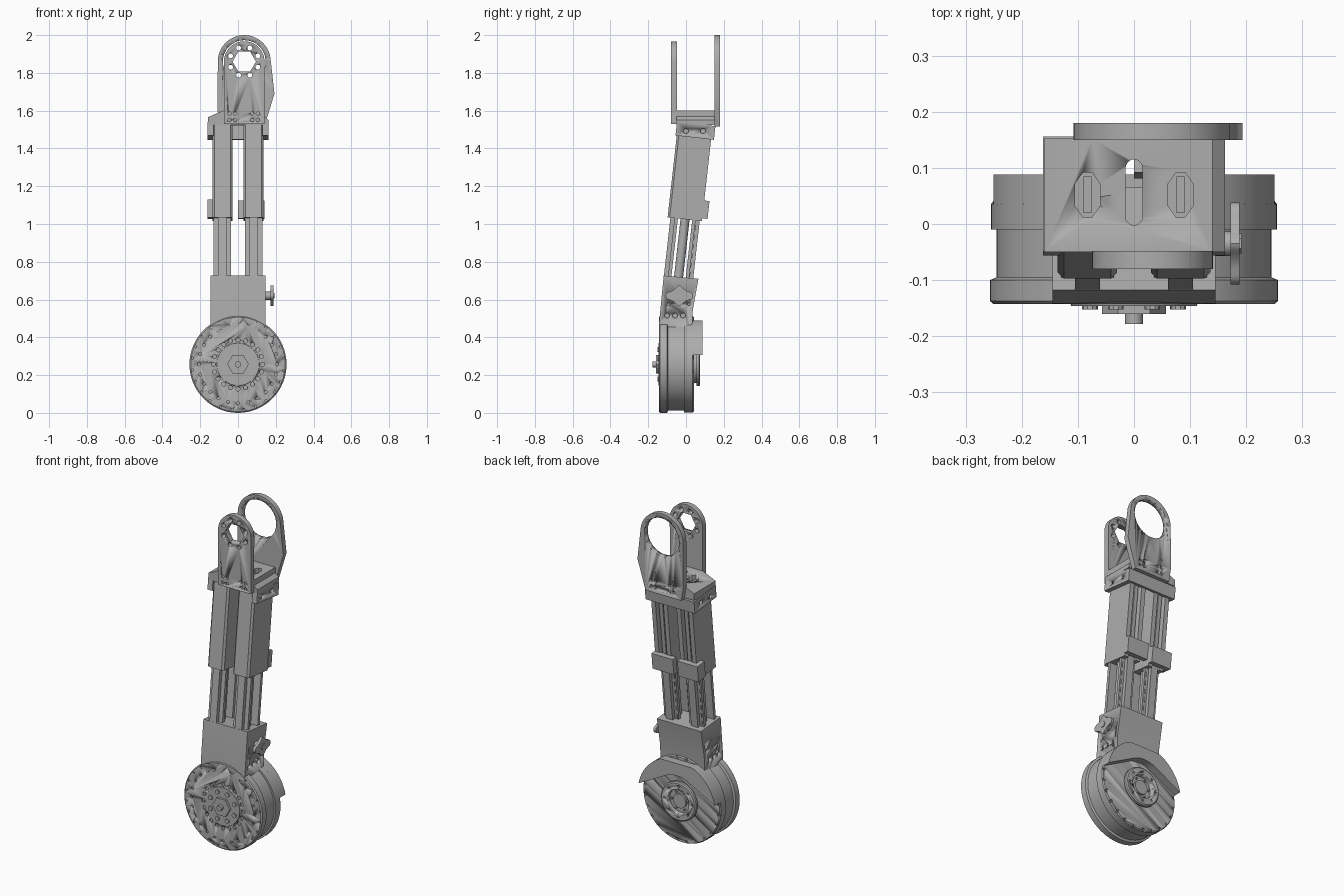
import bpy, bmesh, math
from mathutils import Matrix

if "Cube" in bpy.data.objects:
    bpy.data.objects.remove(bpy.data.objects["Cube"])

GREY = (0.42, 0.42, 0.42, 1)
metal = bpy.data.materials.new("machined_grey")
metal.use_nodes = True
metal.diffuse_color = GREY
metal.node_tree.nodes["Principled BSDF"].inputs["Base Color"].default_value = GREY

AXLE = 0.257  # height of the drum centre
PIVOT = (0.033, 1.86)  # centre of the top eyes
TILT = Matrix.Translation((0, -0.005, 1.025)) @ Matrix.Rotation(math.radians(-6.4), 4, 'X')


def place(axis, a, b, h):
    return {'x': (h, a, b), 'y': (a, h, b), 'z': (a, b, h)}[axis]


def loft(bm, axis, rings):
    """Skin a list of (height, outline) rings and cap both ends."""
    loops = [[bm.verts.new(place(axis, a, b, h)) for a, b in pts] for h, pts in rings]
    n = len(loops[0])
    for lo, hi in zip(loops, loops[1:]):
        for i in range(n):
            j = (i + 1) % n
            bm.faces.new((lo[i], lo[j], hi[j], hi[i]))
    bm.faces.new(loops[0])
    bm.faces.new(loops[-1])


def circle(c, r, n=48, start=0.0):
    return [(c[0] + r * math.cos(start + math.tau * i / n),
             c[1] + r * math.sin(start + math.tau * i / n)) for i in range(n)]


def arc(c, r, a0, a1, n=24):
    return [(c[0] + r * math.cos(math.radians(a0 + (a1 - a0) * i / n)),
             c[1] + r * math.sin(math.radians(a0 + (a1 - a0) * i / n))) for i in range(n + 1)]


def rect(a0, a1, b0, b1):
    return [(a0, b0), (a1, b0), (a1, b1), (a0, b1)]


def build(name, axis, solids, matrix=None):
    """One object from several solids, each a list of rings."""
    bm = bmesh.new()
    for rings in solids:
        loft(bm, axis, rings)
    bmesh.ops.recalc_face_normals(bm, faces=bm.faces)
    if matrix:
        bm.transform(matrix)
    me = bpy.data.meshes.new(name)
    bm.to_mesh(me)
    bm.free()
    me.materials.append(metal)
    ob = bpy.data.objects.new(name, me)
    bpy.context.collection.objects.link(ob)
    bpy.ops.object.select_all(action='DESELECT')
    ob.select_set(True)
    bpy.context.view_layer.objects.active = ob
    bpy.ops.object.shade_smooth_by_angle(angle=math.radians(30))
    return ob


def prism(pts, lo, hi):
    return [(lo, pts), (hi, pts)]


def lathe(profile, c, n=64):
    return [(h, circle(c, r, n)) for h, r in profile]


def ring_of(c, radius, count, r, lo, hi, start=0.0, sides=10):
    return [prism(circle(p, r, sides), lo, hi) for p in circle(c, radius, count, start)]


def cut(ob, axis, solids):
    cutter = build("cutter", axis, solids)
    cutter.hide_render = True
    mod = ob.modifiers.new("cut", 'BOOLEAN')
    mod.operation, mod.solver, mod.object = 'DIFFERENCE', 'EXACT', cutter
    bpy.context.view_layer.objects.active = ob
    bpy.ops.object.modifier_apply(modifier=mod.name)
    bpy.data.objects.remove(cutter)


# Drum with two flanges and its drilled front face
hub = (0, AXLE)
drum = build("drum", 'y', [lathe([(-0.143, 0.25), (-0.137, 0.257), (-0.1, 0.257), (-0.095, 0.245),
                                  (-0.01, 0.245), (-0.01, 0.255), (0.035, 0.255), (0.042, 0.25)], hub)])
cut(drum, 'y', ring_of(hub, 0.207, 24, 0.008, -0.15, -0.135)
    + ring_of(hub, 0.243, 24, 0.006, -0.15, -0.135, 0.13)
    + ring_of(hub, 0.13, 20, 0.011, -0.15, -0.135)
    + ring_of(hub, 0.245, 24, 0.009, 0.03, 0.05, 0.13))

# Front hub: low disc, bolts, hexagonal nut and pin
build("front_hub", 'y', [lathe([(-0.146, 0.112), (-0.14, 0.114)], hub),
                         prism(circle(hub, 0.057, 6), -0.16, -0.14),
                         prism(circle(hub, 0.016, 24), -0.178, -0.15)])
build("front_hub_bolts", 'y', ring_of(hub, 0.085, 8, 0.014, -0.152, -0.14, 0.39))

# Rear hub with a recessed bore
rear = build("rear_hub", 'y', [lathe([(0.035, 0.1), (0.055, 0.1), (0.055, 0.115),
                                      (0.07, 0.115), (0.075, 0.108)], hub)])
cut(rear, 'y', [prism(circle(hub, 0.07), 0.05, 0.09)]
    + ring_of(hub, 0.09, 8, 0.007, 0.068, 0.08))
build("rear_hub_core", 'y', [prism(circle(hub, 0.042, 32), 0.04, 0.062)]
      + ring_of(hub, 0.055, 6, 0.006, 0.04, 0.06))

# Raised guard over the upper back of the drum, flat on top
guard = [(x, min(z, 0.49)) for x, z in arc(hub, 0.255, 11, 169, 36)]
guard += arc(hub, 0.16, 120, 60, 12)
build("rear_guard", 'y', [prism(guard, 0.03, 0.088)])

# Ankle box leaning with the leg
box = build("ankle_box", 'x', [prism([(-0.142, 0.4), (-0.142, 0.48), (-0.118, 0.727), (0.066, 0.71),
                                      (0.036, 0.545), (0.03, 0.4)], -0.145, 0.145)])
holes = [((y, 0.515), 0.013) for y in (-0.1, -0.058, -0.016)]
holes += [((y, 0.575), 0.007) for y in (-0.095, 0.015)]
cut(box, 'x', [prism(circle(c, r, 16), *span) for c, r in holes
               for span in ((0.13, 0.16), (-0.16, -0.13))])

# Side knob: stem and lobed handle
knob_c = (-0.035, 0.62)
lobes = [(knob_c[0] + (0.057 + 0.016 * math.cos(2 * t)) * math.cos(t),
          knob_c[1] + (0.057 + 0.012 * math.cos(4 * t)) * 0.8 * math.sin(t))
         for t in (math.tau * i / 48 for i in range(48))]
build("knob", 'x', [prism(circle(knob_c, 0.022, 24), 0.14, 0.175),
                    prism(lobes, 0.172, 0.188),
                    prism(circle(knob_c, 0.018, 6), 0.18, 0.192)])

# Twin telescopic legs
for side, name in ((-1, "right"), (1, "left")):
    x = 0.083 * side
    # three slotted rails of the inner strut
    rails = [prism(rect(x - 0.047, x + 0.047, s * 0.047 - 0.009, s * 0.047 + 0.009), -0.33, 0.03)
             for s in (-1, 1)]
    rails += [prism(rect(x - 0.022, x + 0.022, s * 0.061 - 0.017, s * 0.061 + 0.017), -0.33, 0.03)
              for s in (-1, 1)]
    rails.append(prism(circle((x, 0), 0.024, 24), -0.33, 0.03))
    build(name + "_strut", 'z', rails, TILT)
    dashes = [prism(rect(x + d - 0.003, x + d + 0.003, 0.054, 0.06), w, w + 0.025)
              for d in (-0.036, 0.036) for w in [-0.3 + 0.05 * i for i in range(6)]]
    build(name + "_strut_ticks", 'z', dashes, TILT)
    # outer sleeve, chamfered in front and grooved behind
    half = [(0.042, -0.093), (0.053, -0.082), (0.053, 0.09), (0.026, 0.09), (0.026, 0.055)]
    section = [(x + a, b) for a, b in half] + [(x - a, b) for a, b in reversed(half)]
    build(name + "_sleeve", 'z', [prism(section, 0.0, 0.5)], TILT)
    build(name + "_sleeve_rail", 'z', [prism(rect(x - 0.012, x + 0.012, 0.05, 0.078), 0, 0.5)], TILT)
    # top clamp cheek on the outer side
    cheek = build(name + "_top_clamp", 'x', [prism(rect(-0.1, 0.1, 0.435, 0.508),
                  *sorted((side * 0.13, side * 0.162)))], TILT)
    cut(cheek, 'x', [prism(circle((y, 1.492), 0.013, 16), -0.2, 0.2) for y in (0.0, 0.09)])
build("top_clamp_back", 'x', [prism(rect(0.085, 0.105, 0.435, 0.508), -0.162, 0.162)], TILT)

# Rear clamps, one across the back of each sleeve
for name, lo, hi in (("right", -0.162, -0.03), ("left", 0.0, 0.14)):
    build(name + "_rear_clamp", 'x', [prism(rect(0.085, 0.118, 0.015, 0.11), lo, hi)], TILT)
build("rear_clamp_lug", 'x', [prism(rect(0.05, 0.1, 0.015, 0.11), -0.162, -0.13)], TILT)

# Head block with its slot and two six-sided sockets
head = build("head_block", 'y', [prism([(-0.16, 1.525), (-0.16, 1.565), (-0.075, 1.602),
                                        (0.14, 1.602), (0.14, 1.57), (0.162, 1.55), (0.162, 1.525)],
                                       -0.05, 0.152)])
slot = arc((0, 0.1), 0.015, 0, 180, 10) + arc((0, 0.013), 0.015, 180, 360, 10)
sockets = [[(x + a, 0.052 + b) for a, b in ((0.022, -0.02), (0.022, 0.02), (0.008, 0.04),
            (-0.008, 0.04), (-0.022, 0.02), (-0.022, -0.02), (-0.008, -0.04), (0.008, -0.04))]
           for x in (-0.083, 0.083)]
cut(head, 'z', [prism(slot, 1.5, 1.7)] + [prism(s, 1.535, 1.7) for s in sockets])
build("socket_pins", 'z', [prism(rect(x - 0.007, x + 0.007, 0.02, 0.085), 1.53, 1.58)
                           for x in (-0.083, 0.083)])


def foot_bolts(lo, hi):
    return [prism(circle((x, z), 0.009, 12), lo, hi)
            for x in (-0.045, -0.015, 0.075, 0.105) for z in (1.55, 1.585)]


# Front eye plate with a six-sided opening and bolt circle
front = build("front_eye_plate", 'y', [prism([(-0.075, 1.53), (0.14, 1.53)]
                                             + arc(PIVOT, 0.1075, 0, 180), -0.08, -0.048)])
cut(front, 'y', [prism(circle(PIVOT, 0.062, 6), -0.1, 0)]
    + ring_of(PIVOT, 0.078, 8, 0.013, -0.1, 0, math.pi / 8, 16) + foot_bolts(-0.09, -0.072))

# Rear eye plate with a large round opening and a flared flank
back = build("rear_eye_plate", 'y', [prism([(-0.108, 1.6), (-0.095, 1.517), (0.14, 1.517), (0.193, 1.69)]
                                           + arc(PIVOT, 0.14, 5, 180, 32), 0.15, 0.18)])
cut(back, 'y', [prism(circle(PIVOT, 0.113, 64), 0.1, 0.2)] + foot_bolts(0.172, 0.19))
